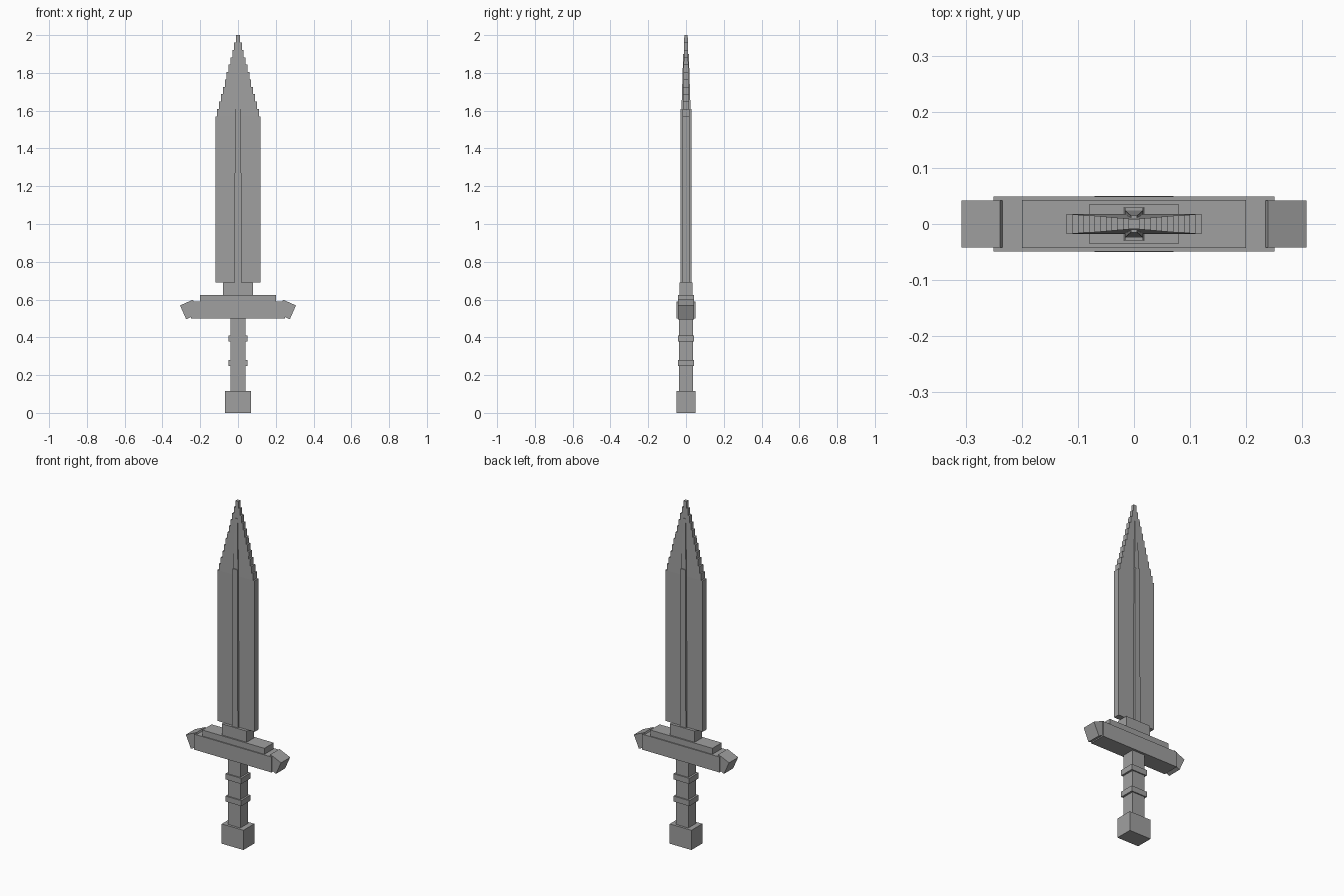
import bpy, bmesh, math
from mathutils import Matrix

if "Cube" in bpy.data.objects:
    bpy.data.objects.remove(bpy.data.objects["Cube"])

grey = bpy.data.materials.new("plain_grey")
grey.diffuse_color = (0.35, 0.35, 0.35, 1)
grey.use_nodes = True
grey.node_tree.nodes["Principled BSDF"].inputs["Base Color"].default_value = grey.diffuse_color


def add_object(name, bm):
    bmesh.ops.recalc_face_normals(bm, faces=bm.faces)
    me = bpy.data.meshes.new(name)
    bm.to_mesh(me)
    bm.free()
    me.materials.append(grey)
    ob = bpy.data.objects.new(name, me)
    bpy.context.collection.objects.link(ob)
    return ob


def block(name, hx, hy, z0, z1, top=(1, 1)):
    """Centred box with half sizes hx, hy; the top can be scaled in x and y."""
    bm = bmesh.new()
    bmesh.ops.create_cube(bm, size=2)
    for v in bm.verts:
        up = v.co.z > 0
        v.co.x *= hx * (top[0] if up else 1)
        v.co.y *= hy * (top[1] if up else 1)
        v.co.z = z1 if up else z0
    return add_object(name, bm)


# Handle
block("pommel", 0.07, 0.05, 0, 0.115)
block("grip", 0.04, 0.036, 0.115, 0.5)
block("lower_grip_ring", 0.051, 0.043, 0.248, 0.28)
block("upper_grip_ring", 0.051, 0.043, 0.377, 0.41)

# Guard with tilted end blocks
block("guard", 0.25, 0.049, 0.5, 0.59)
block("guard_top", 0.2, 0.043, 0.59, 0.625)
block("blade_collar", 0.08, 0.035, 0.625, 0.69)
for side, label in ((-1, "left"), (1, "right")):
    end = block(label + "_guard_end", 0.0375, 0.042, -0.04, 0.04)
    end.data.transform(Matrix.Translation((side * 0.2565, 0, 0.5475))
                       @ Matrix.Rotation(side * math.radians(24), 4, 'Y'))

# Straight part of the blade
SHOULDER, TIP, HALF_W = 1.57, 2.0, 0.12
block("blade", HALF_W, 0.018, 0.69, SHOULDER)

# Stepped tip, thinning towards the point
steps = 11
rise = (TIP - SHOULDER) / steps
right = []
for i in range(steps):
    w = HALF_W - 0.01 * (i + 1)
    right += [(w, SHOULDER + rise * i), (w, SHOULDER + rise * (i + 1))]
outline = right + [(-x, z) for x, z in reversed(right)]
bm = bmesh.new()
rings = []
for s in (-1, 1):
    rings.append([bm.verts.new((x, s * (0.018 - 0.009 * (z - SHOULDER) / (TIP - SHOULDER)), z))
                  for x, z in outline])
    bm.faces.new(rings[-1])
n = len(outline)
for i in range(n):
    j = (i + 1) % n
    bm.faces.new((rings[0][i], rings[0][j], rings[1][j], rings[1][i]))
add_object("blade_tip", bm)

# Raised central ridge running through both faces of the blade
block("blade_ridge", 0.019, 0.029, 0.69, 1.61, top=(0.85, 1))
block("blade_ridge_tip", 0.016, 0.024, 1.61, 1.9, top=(0.35, 0.62))
